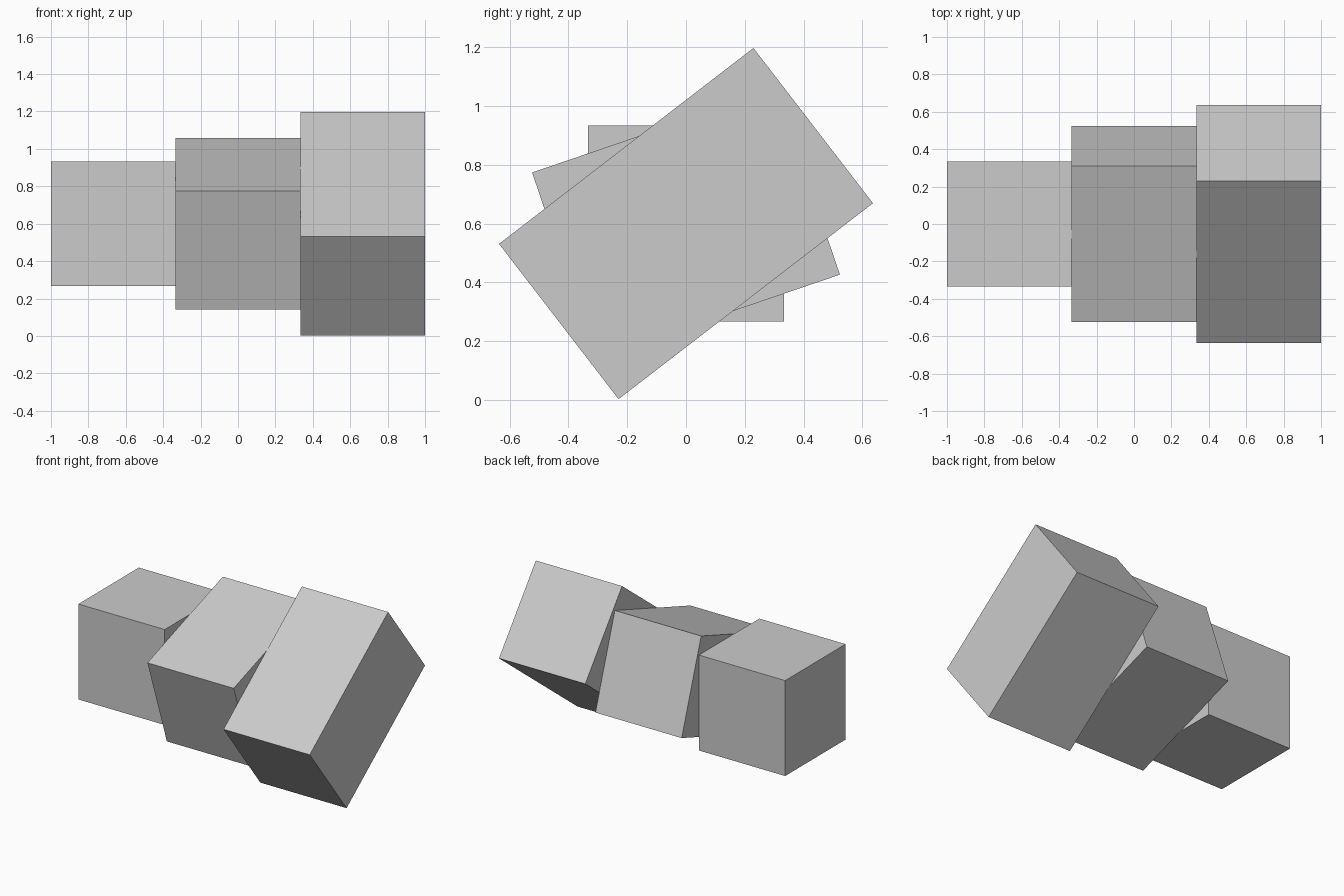
import bpy
import math

if "Cube" in bpy.data.objects:
    bpy.data.objects.remove(bpy.data.objects["Cube"])

# One plain colour for every block
grey = bpy.data.materials.new("light_grey")
grey.diffuse_color = (0.6, 0.6, 0.6, 1)
grey.use_nodes = True
grey.node_tree.nodes["Principled BSDF"].inputs["Base Color"].default_value = grey.diffuse_color

WIDTH = 2 / 3
CENTRE_Z = 0.6


def block(name, x, length, tilt):
    """Box stretched along y and tilted around the shared x axis."""
    bpy.ops.mesh.primitive_cube_add(size=1, location=(x, 0, CENTRE_Z))
    obj = bpy.context.object
    obj.name = name
    obj.scale = (WIDTH, length, WIDTH)
    obj.rotation_euler.x = math.radians(tilt)
    obj.data.materials.append(grey)


# Row of three blocks, each longer and more tilted than the last
for i, name in enumerate(("left_block", "middle_block", "right_block")):
    block(name, (i - 1) * WIDTH, WIDTH + i * 0.213, i * 18.8)
